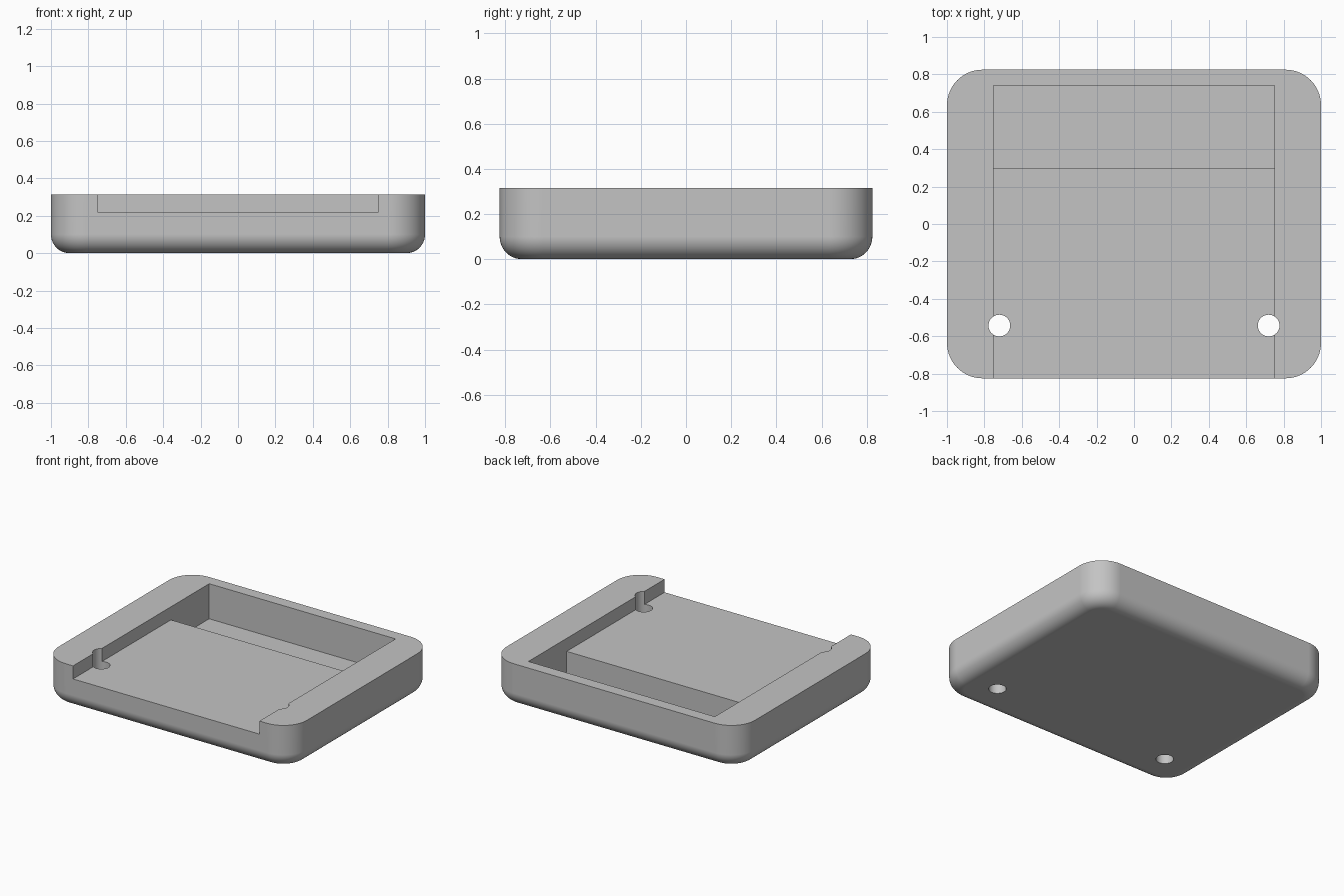
import bpy, bmesh
from math import sin, cos, pi

cube = bpy.data.objects.get("Cube")
if cube:
    bpy.data.objects.remove(cube, do_unlink=True)

HALF_X, HALF_Y, HEIGHT = 1.0, 0.825, 0.315
CORNER, FILLET = 0.19, 0.1
SHELF_Z, FLOOR_Z, POCKET_X = 0.22, 0.06, 0.75

grey = bpy.data.materials.new("grey plastic")
grey.use_nodes = True
colour = (0.55, 0.55, 0.55, 1)
grey.diffuse_color = colour
grey.node_tree.nodes["Principled BSDF"].inputs["Base Color"].default_value = colour


def new_object(name, bm):
    bmesh.ops.recalc_face_normals(bm, faces=bm.faces)
    mesh = bpy.data.meshes.new(name)
    bm.to_mesh(mesh)
    bm.free()
    mesh.materials.append(grey)
    obj = bpy.data.objects.new(name, mesh)
    bpy.context.collection.objects.link(obj)
    return obj


def loft(bm, rings):
    """Skin a stack of equal-length point rings and cap both ends."""
    rows = [[bm.verts.new(p) for p in ring] for ring in rings]
    n = len(rows[0])
    for low, high in zip(rows, rows[1:]):
        for i in range(n):
            j = (i + 1) % n
            bm.faces.new((low[i], low[j], high[j], high[i]))
    bm.faces.new(rows[0][::-1])
    bm.faces.new(rows[-1])


def rounded_ring(inset, z, steps=16):
    """Rounded rectangle outline pulled in by inset."""
    r = CORNER - inset
    points = []
    for q, (sx, sy) in enumerate(((1, 1), (-1, 1), (-1, -1), (1, -1))):
        for k in range(steps + 1):
            a = (q + k / steps) * pi / 2
            points.append((sx * (HALF_X - CORNER) + r * cos(a),
                           sy * (HALF_Y - CORNER) + r * sin(a), z))
    return points


# Tray body: rounded corners, filleted underside
bm = bmesh.new()
angles = [k / 12 * pi / 2 for k in range(13)]
rings = [rounded_ring(FILLET * (1 - sin(a)), FILLET * (1 - cos(a))) for a in angles]
loft(bm, rings + [rounded_ring(0, HEIGHT)])
tray = new_object("tray_body", bm)

# Recess: open-fronted shelf stepping down into a deep rear pocket
bm = bmesh.new()
profile = [(-1, SHELF_Z), (0.3, SHELF_Z), (0.3, FLOOR_Z),
           (0.74, FLOOR_Z), (0.74, 0.5), (-1, 0.5)]
loft(bm, [[(x, y, z) for y, z in profile] for x in (-POCKET_X, POCKET_X)])
cutters = [new_object("recess_cutter", bm)]

# Through holes that notch the side walls
for side, x in (("left", 0.72), ("right", -0.72)):
    bm = bmesh.new()
    ring = [(x + 0.058 * cos(k * pi / 24), -0.543 + 0.058 * sin(k * pi / 24))
            for k in range(48)]
    loft(bm, [[(px, py, z) for px, py in ring] for z in (-0.2, 0.6)])
    cutters.append(new_object(side + "_hole_cutter", bm))

# Cut the body
bpy.ops.object.select_all(action="DESELECT")
bpy.context.view_layer.objects.active = tray
tray.select_set(True)
for cutter in cutters:
    cutter.hide_render = True
    mod = tray.modifiers.new("cut", "BOOLEAN")
    mod.operation = "DIFFERENCE"
    mod.solver = "EXACT"
    mod.object = cutter
    bpy.ops.object.modifier_apply(modifier=mod.name)
    bpy.data.objects.remove(cutter, do_unlink=True)

# Smooth fillets with crisp rims
bpy.ops.object.shade_smooth_by_angle(angle=pi / 6)
weighted = tray.modifiers.new("weighted_normals", "WEIGHTED_NORMAL")
weighted.keep_sharp = True
